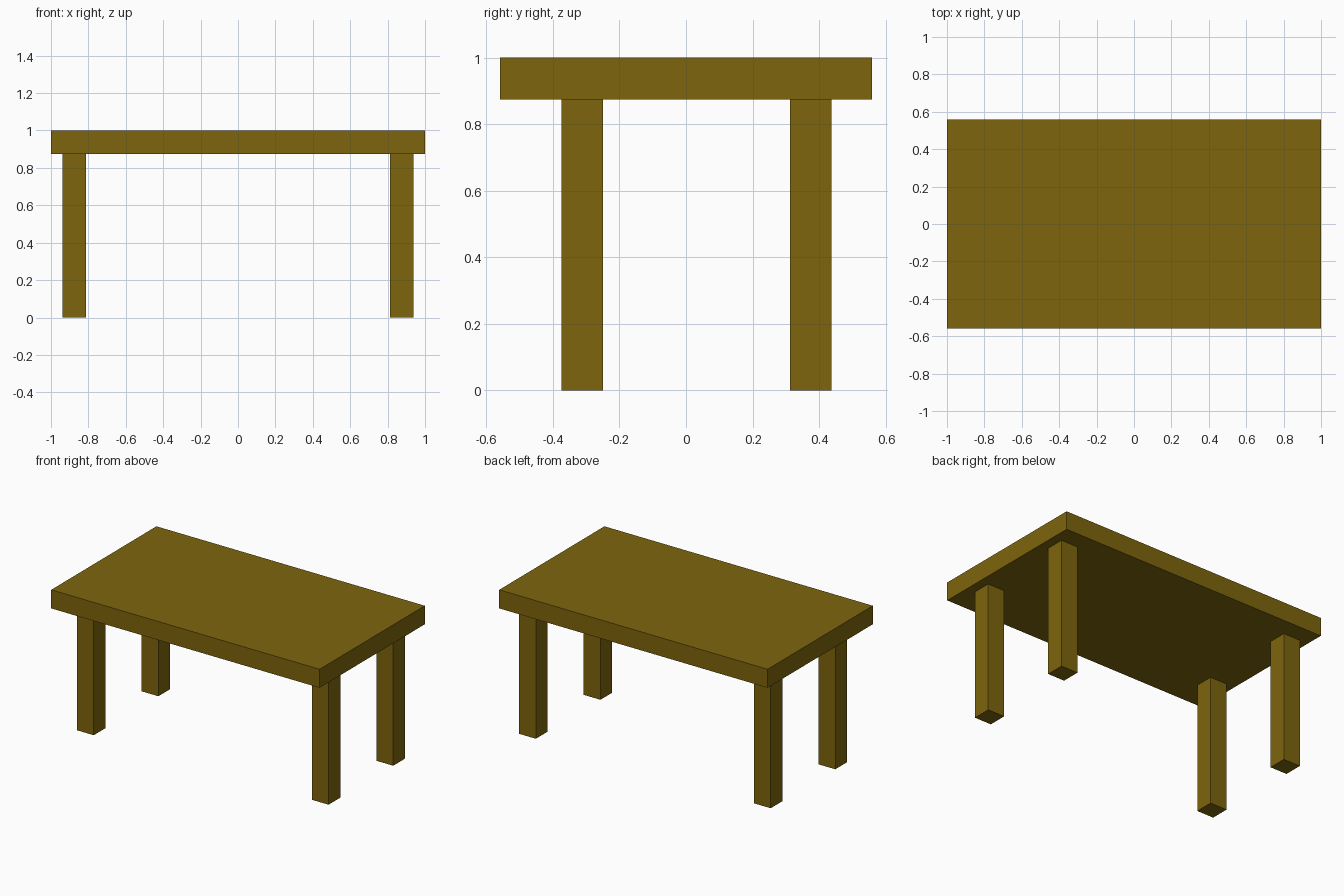
import bpy
import bmesh
from mathutils import Vector

if "Cube" in bpy.data.objects:
    bpy.data.objects.remove(bpy.data.objects["Cube"])

wood = bpy.data.materials.new("brown wood")
wood.diffuse_color = (0.21, 0.13, 0.004, 1.0)
wood.use_nodes = True
wood.node_tree.nodes["Principled BSDF"].inputs["Base Color"].default_value = wood.diffuse_color


def box(name, low, high):
    """Flat-shaded box spanning two opposite corners."""
    low, high = Vector(low), Vector(high)
    bm = bmesh.new()
    bmesh.ops.create_cube(bm, size=1.0)
    bmesh.ops.scale(bm, vec=high - low, verts=bm.verts)
    mesh = bpy.data.meshes.new(name)
    bm.to_mesh(mesh)
    bm.free()
    mesh.materials.append(wood)
    obj = bpy.data.objects.new(name, mesh)
    obj.location = (low + high) / 2
    bpy.context.collection.objects.link(obj)
    return obj


LEG = 0.125      # leg thickness
UNDER = 0.875    # underside of the table top

# Table top
box("table_top", (-1, -0.56, UNDER), (1, 0.56, 1))

# Four square legs, set slightly towards the back
for side, x in (("left", -0.9375), ("right", 0.8125)):
    for row, y in (("front", -0.375), ("back", 0.3125)):
        box(f"{row}_{side}_leg", (x, y, 0), (x + LEG, y + LEG, UNDER))
